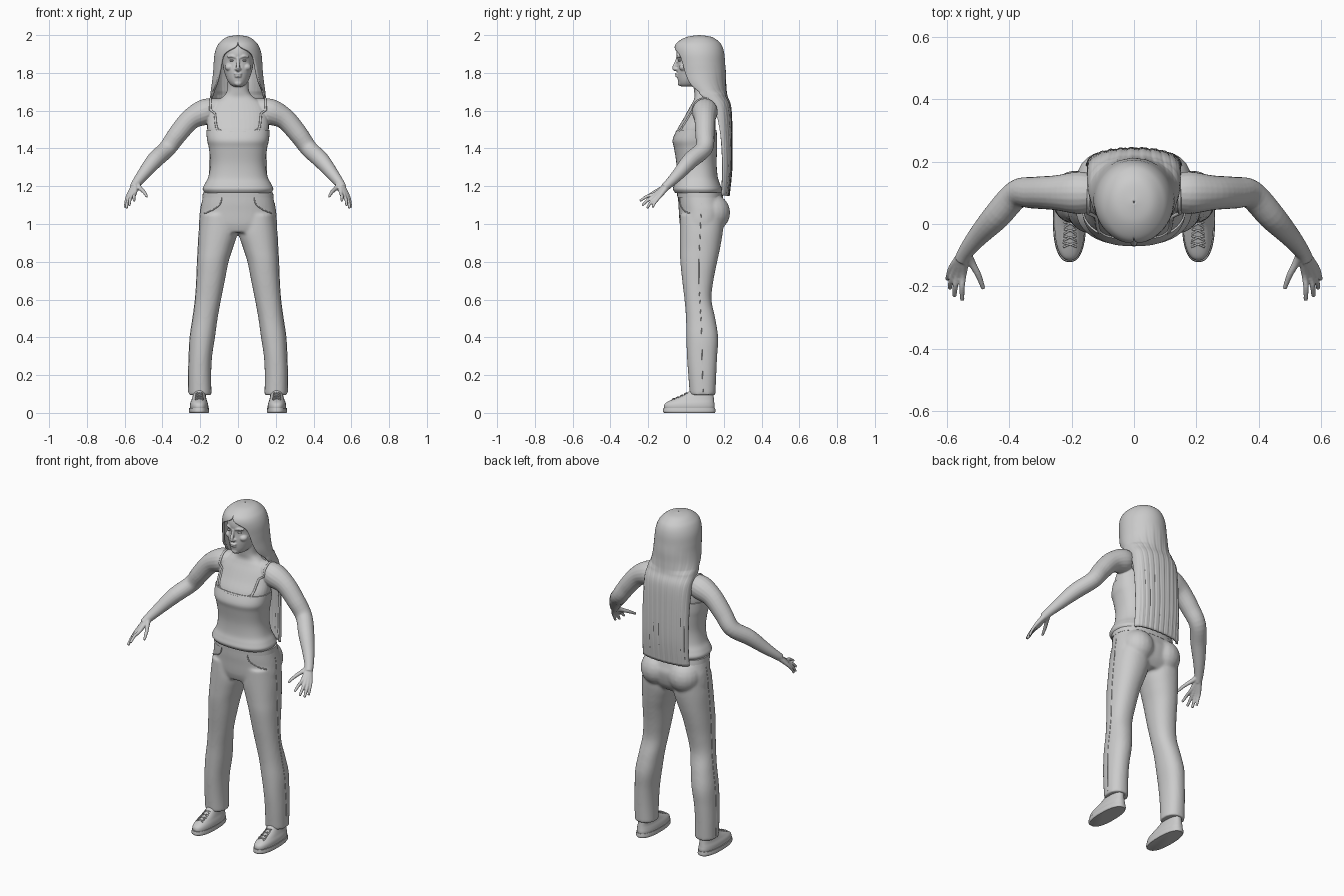
import bpy
import bmesh
import math
from mathutils import Vector, Matrix
from mathutils.bvhtree import BVHTree

default = bpy.data.objects.get("Cube")
if default:
    bpy.data.objects.remove(default)

grey = bpy.data.materials.new("plain_grey")
grey.use_nodes = True
grey.diffuse_color = (0.6, 0.6, 0.6, 1)
grey.node_tree.nodes["Principled BSDF"].inputs["Base Color"].default_value = grey.diffuse_color


def spline(keys, steps=5):
    """Smooth curve through tuples of any length."""
    keys = [Vector(k) for k in keys]
    out = []
    for i in range(len(keys) - 1):
        p0, p1 = keys[max(i - 1, 0)], keys[i]
        p2, p3 = keys[i + 1], keys[min(i + 2, len(keys) - 1)]
        for s in range(steps):
            t = s / steps
            out.append(p1 + ((p2 - p0) * t + (p0 * 2 - p1 * 5 + p2 * 4 - p3) * t * t
                             + (p1 * 3 - p0 - p2 * 3 + p3) * t ** 3) * 0.5)
    return out + [keys[-1]]


def bridge(bm, rings, closed=True):
    """Join rows of points with quads."""
    rows = [[bm.verts.new(p) for p in ring] for ring in rings]
    n = len(rows[0])
    for a, b in zip(rows, rows[1:]):
        for i in range(n if closed else n - 1):
            j = (i + 1) % n
            bm.faces.new((a[i], a[j], b[j], b[i]))
    if closed:
        bm.faces.new(rows[0])
        bm.faces.new(rows[-1])


def stack(bm, rows, power=2.0, n=40, side=1):
    """Horizontal rings given as left, right, front, back, height."""
    rings = []
    for x0, x1, y0, y1, z in spline(rows):
        ring = []
        for i in range(n):
            c, s = math.cos(math.tau * i / n), math.sin(math.tau * i / n)
            u = math.copysign(abs(c) ** (2 / power), c)
            v = math.copysign(abs(s) ** (2 / power), s)
            ring.append((side * ((x0 + x1) + (x1 - x0) * u) / 2, ((y0 + y1) + (y1 - y0) * v) / 2, z))
        rings.append(ring)
    bridge(bm, rings)


def limb(bm, path, side=1, n=20):
    """Round tube along points given as x, y, z, radius."""
    pts = spline(path)
    rings = []
    for i, p in enumerate(pts):
        t = (pts[min(i + 1, len(pts) - 1)] - pts[max(i - 1, 0)]).to_3d().normalized()
        a = t.cross(Vector((0, 0, 1))).normalized()
        b = a.cross(t)
        ring = [p.to_3d() + (a * math.cos(math.tau * k / n) + b * math.sin(math.tau * k / n)) * p[3]
                for k in range(n)]
        rings.append([(side * q.x, q.y, q.z) for q in ring])
    bridge(bm, rings)


def ball(bm, centre, size):
    bmesh.ops.create_uvsphere(bm, u_segments=20, v_segments=12, radius=1,
                              matrix=Matrix.Translation(centre) @ Matrix.Diagonal((*size, 1)))


def activate(obj):
    bpy.ops.object.select_all(action='DESELECT')
    obj.select_set(True)
    bpy.context.view_layer.objects.active = obj


def finish(name, bm, voxel=0, relax=4):
    """Make the object; a voxel size fuses overlapping volumes into one skin."""
    bmesh.ops.recalc_face_normals(bm, faces=bm.faces)
    mesh = bpy.data.meshes.new(name)
    bm.to_mesh(mesh)
    bm.free()
    obj = bpy.data.objects.new(name, mesh)
    bpy.context.collection.objects.link(obj)
    mesh.materials.append(grey)
    activate(obj)
    bpy.ops.object.shade_smooth_by_angle(angle=math.radians(50))
    if voxel:
        fuse = obj.modifiers.new("fuse", 'REMESH')
        fuse.mode = 'VOXEL'
        fuse.voxel_size = voxel
        fuse.use_smooth_shade = True
        soft = obj.modifiers.new("soften", 'SMOOTH')
        soft.factor = 0.5
        soft.iterations = relax
    return obj


def cord(name, points, radius, target=None, lift=0.001):
    """Thin cord, laid on the surface of a target object."""
    pts = spline(points, 8)
    if target:
        bpy.context.view_layer.update()
        tree = BVHTree.FromObject(target, bpy.context.evaluated_depsgraph_get())
        hits = [tree.find_nearest(p) for p in pts]
        pts = [h[0] + h[1] * lift for h in hits]
    curve = bpy.data.curves.new(name, 'CURVE')
    curve.dimensions = '3D'
    curve.bevel_depth = radius
    curve.bevel_resolution = 2
    curve.use_fill_caps = True
    line = curve.splines.new('POLY')
    line.points.add(len(pts) - 1)
    for point, p in zip(line.points, pts):
        point.co = (*p, 1)
    curve.materials.append(grey)
    obj = bpy.data.objects.new(name, curve)
    bpy.context.collection.objects.link(obj)
    activate(obj)
    bpy.ops.object.convert(target='MESH')


def even(rows):
    """Mirror-symmetric rings from half width, front, back, height."""
    return [(-w, w, f, b, z) for w, f, b, z in rows]


# Skin: chest, neck, head, face, arms and hands
bm = bmesh.new()
stack(bm, even([(.12, -.03, .14, 1.3), (.15, -.05, .15, 1.45), (.163, -.046, .157, 1.5),
                (.16, -.012, .155, 1.56), (.15, .015, .15, 1.61), (.125, .035, .147, 1.645),
                (.085, .045, .142, 1.67), (.06, .043, .137, 1.7), (.054, .035, .13, 1.76),
                (.05, .03, .12, 1.8)]), 2.3)
stack(bm, even([(.022, -.022, .04, 1.727), (.04, -.036, .08, 1.738), (.056, -.043, .11, 1.76),
                (.068, -.047, .14, 1.79), (.077, -.047, .16, 1.82), (.083, -.044, .17, 1.862),
                (.083, -.051, .17, 1.9), (.075, -.042, .15, 1.94), (.045, -.01, .12, 1.965)]))
limb(bm, [(0, -.043, 1.885, .007), (0, -.054, 1.85, .009), (0, -.063, 1.826, .011), (0, -.05, 1.815, .009)])
ball(bm, (0, -.049, 1.794), (.022, .01, .006))
ball(bm, (0, -.047, 1.782), (.019, .01, .006))
ball(bm, (0, -.032, 1.745), (.02, .012, .014))
wrist = (.54, -.09, 1.214, .02)
fingers = [((.546, -.16, 1.162, .0105), (.551, -.205, 1.147, .009), (.55, -.244, 1.122, .007)),
           ((.562, -.16, 1.152, .0105), (.572, -.2, 1.128, .009), (.575, -.232, 1.098, .007)),
           ((.575, -.152, 1.147, .0105), (.586, -.185, 1.115, .009), (.59, -.207, 1.083, .007)),
           ((.583, -.138, 1.147, .0105), (.594, -.163, 1.115, .008), (.598, -.178, 1.087, .007)),
           ((.522, -.12, 1.193, .013), (.498, -.165, 1.17, .01), (.482, -.208, 1.145, .007))]
for side in (1, -1):
    limb(bm, [(.05, .1, 1.615, .045), (.11, .1, 1.61, .055), (.175, .1, 1.593, .068), (.25, .1, 1.555, .056),
              (.32, .1, 1.475, .051), (.375, .095, 1.4, .046), (.44, .025, 1.338, .044),
              (.5, -.04, 1.265, .033), (.538, -.088, 1.216, .025), (.553, -.115, 1.192, .022)], side)
    for finger in fingers:
        limb(bm, [wrist, *finger], side, 12)
    limb(bm, [(.012, -.045, 1.882, .006), (.033, -.042, 1.889, .007), (.056, -.028, 1.884, .005)], side, 12)
    ball(bm, (side * .01, -.05, 1.82), (.008, .01, .007))
    ball(bm, (side * .045, -.012, 1.83), (.025, .025, .02))
skin = finish("skin", bm, .004, 3)

# Eyes
bm = bmesh.new()
for side in (1, -1):
    ball(bm, (side * .032, -.033, 1.866), (.014, .009, .006))
finish("eyes", bm)

# Sleeveless top with flared hem
bm = bmesh.new()
stack(bm, even([(.176, -.058, .185, 1.165), (.187, -.069, .19, 1.185), (.176, -.062, .18, 1.212),
                (.157, -.052, .168, 1.25), (.146, -.051, .162, 1.32), (.154, -.063, .165, 1.4),
                (.164, -.071, .165, 1.445), (.167, -.05, .162, 1.497)]), 2.4, 56)
top = finish("sleeveless_top", bm)
cord("neckline_trim", [(-.13, -.04, 1.525), (-.09, -.06, 1.498), (0, -.07, 1.492),
                       (.09, -.06, 1.498), (.13, -.04, 1.525)], .004, skin)
for side, label in ((1, "left"), (-1, "right")):
    cord(label + "_shoulder_strap", [(side * x, y, z) for x, y, z in (
        (.12, -.06, 1.49), (.13, -.04, 1.54), (.142, .01, 1.62), (.145, .08, 1.68),
        (.14, .14, 1.64), (.125, .17, 1.55), (.12, .18, 1.47))], .006, skin)

# Trousers: pelvis, seat and legs fused together
bm = bmesh.new()
stack(bm, even([(.182, -.042, .188, 1.165), (.193, -.041, .205, 1.11), (.2, -.038, .215, 1.07),
                (.204, -.033, .2, 1.0), (.185, -.02, .17, .955)]), 2.3)
for side in (1, -1):
    ball(bm, (side * .092, .135, 1.06), (.095, .099, .1))
    stack(bm, [(.02, .195, -.03, .2, 1.05), (.002, .207, -.033, .195, .96), (.028, .212, -.032, .18, .87),
               (.05, .216, -.03, .165, .8), (.07, .22, -.02, .145, .7), (.09, .227, -.008, .135, .6),
               (.108, .24, 0, .155, .5), (.122, .255, .002, .17, .4), (.137, .26, .005, .165, .3),
               (.142, .263, .012, .16, .2), (.14, .262, .02, .156, .095)], 2.2, 40, side)
trousers = finish("trousers", bm, .008, 5)

# Waistband and pocket seams
bm = bmesh.new()
stack(bm, even([(.188, -.046, .197, 1.14), (.186, -.047, .192, 1.168)]), 2.3, 56)
finish("waistband", bm)
for side, label in ((1, "left"), (-1, "right")):
    cord(label + "_pocket_seam", [(side * x, y, z) for x, y, z in (
        (.09, -.05, 1.15), (.1, -.05, 1.105), (.14, -.03, 1.075), (.19, .01, 1.06))], .003, trousers)
    cord(label + "_side_seam", [(side * .24, .08, 1.12), (side * .25, .07, .8), (side * .27, .08, .5),
                                (side * .29, .09, .11)], .002, trousers, 0)

# Shoes with soles and laces
for side, label in ((1, "left"), (-1, "right")):
    bm = bmesh.new()
    stack(bm, [(.158, .252, -.114, .15, .018), (.157, .255, -.117, .152, .035), (.16, .253, -.108, .15, .052),
               (.166, .246, -.075, .148, .07), (.17, .24, -.025, .146, .09), (.172, .236, .01, .144, .11),
               (.175, .232, .03, .14, .13)], 2.4, 40, side)
    shoe = finish(label + "_shoe", bm)
    bm = bmesh.new()
    stack(bm, [(.156, .256, -.116, .152, 0), (.153, .26, -.122, .156, .008), (.155, .258, -.12, .154, .026)],
          2.4, 40, side)
    finish(label + "_sole", bm)
    for k in range(4):
        y, z = -.07 + k * .02, .078 + k * .012
        for lean in (1, -1):
            cord(label + "_lace", [(side * .205 - .025, y - lean * .008, z), (side * .205, y, z + .01),
                                   (side * .205 + .025, y + lean * .008, z)], .003, shoe, .002)

# Long hair: an open shell around the face that becomes a flat sheet down the back
bm = bmesh.new()
rows = []
for z, cy, rx, ry, gap in spline([
        (1.994, .07, .002, .002, 0), (1.985, .07, .055, .062, 0), (1.962, .066, .088, .103, 0),
        (1.937, .066, .106, .121, 6), (1.9, .07, .118, .127, 36), (1.85, .075, .123, .126, 45),
        (1.8, .08, .126, .125, 50), (1.74, .09, .133, .116, 58), (1.68, .12, .141, .092, 74),
        (1.62, .16, .144, .072, 84), (1.5, .178, .145, .06, 90), (1.3, .185, .147, .053, 94),
        (1.15, .178, .15, .046, 95)], 6):
    gap = math.radians(max(gap, 0))
    ripple = min(max((1.85 - z) / .4, 0), 1) * .05
    row = []
    for i in range(97):
        t = gap + (math.tau - 2 * gap) * i / 96
        r = 1 + ripple * (math.sin(i * .8) * .6 + math.sin(i * 1.7 + z * 3) * .4)
        flat = abs(math.cos(t)) ** .75 * math.copysign(1, math.cos(t))
        row.append((rx * math.sin(t), cy - ry * r * (flat if z < 1.7 else math.cos(t)), z))
    rows.append(row)
bridge(bm, rows, False)
bmesh.ops.remove_doubles(bm, verts=bm.verts, dist=.0002)
hair = finish("long_hair", bm)
shell = hair.modifiers.new("thickness", 'SOLIDIFY')
shell.thickness = .012
shell.offset = 0
